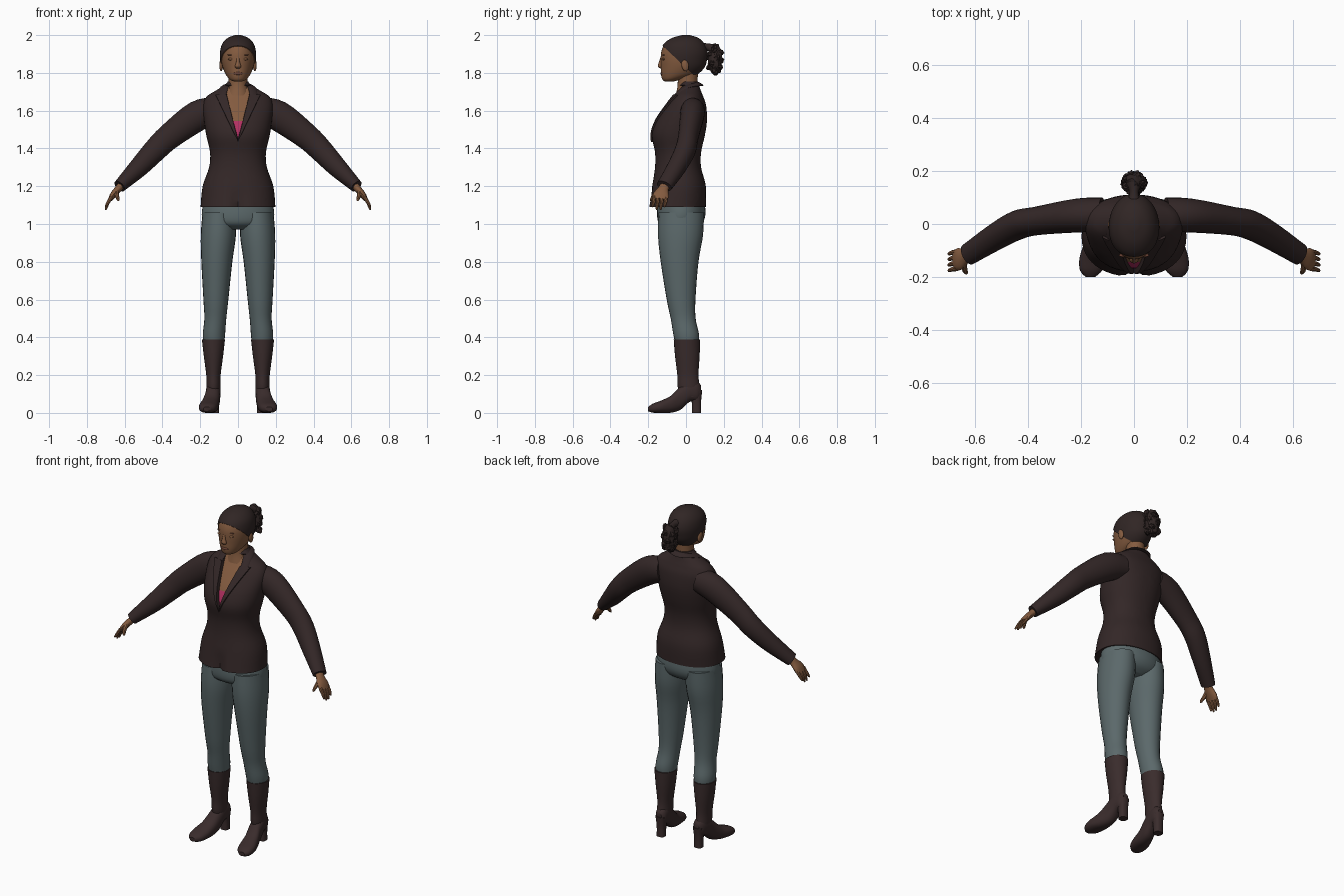
import bpy, bmesh, math, random
from mathutils import Vector, Matrix

random.seed(4)
if "Cube" in bpy.data.objects:
    bpy.data.objects.remove(bpy.data.objects["Cube"])


def material(name, *rgb):
    m = bpy.data.materials.new(name)
    m.use_nodes = True
    m.diffuse_color = (*rgb, 1)
    m.node_tree.nodes["Principled BSDF"].inputs["Base Color"].default_value = (*rgb, 1)
    return m


JACKET = material("dark brown cloth", .033, .020, .020)
SKIN = material("brown skin", .23, .105, .05)
SHIRT = material("pink shirt", .45, .03, .12)
DENIM = material("grey blue denim", .105, .14, .145)
LEATHER = material("brown leather", .042, .025, .025)
HAIR = material("dark hair", .030, .019, .018)
LIPS = material("brown lips", .17, .065, .04)
made = []


def finish(name, bm, mats):
    bmesh.ops.recalc_face_normals(bm, faces=bm.faces)
    mesh = bpy.data.meshes.new(name)
    bm.to_mesh(mesh)
    bm.free()
    for m in mats:
        mesh.materials.append(m)
    ob = bpy.data.objects.new(name, mesh)
    bpy.context.collection.objects.link(ob)
    made.append(ob)


def spline(secs, steps):
    """Catmull-Rom through the sections."""
    out = []
    ext = [secs[0]] + list(secs) + [secs[-1]]
    for i in range(len(secs) - 1):
        for k in range(steps):
            t = k / steps
            out.append([b + .5 * t * (c - a + t * (2 * a - 5 * b + 4 * c - d + t * (3 * (b - c) + d - a)))
                        for a, b, c, d in zip(*ext[i:i + 4])])
    return out + [list(secs[-1])]


def tube(name, secs, mats, axis=None, ref=(1, 0, 0), n=24, p=2, steps=4, side=1, edit=None):
    """Loft of rounded rings: each section is x, y, z, radius along ref, radius across."""
    secs = spline([(side * s[0], *s[1:]) for s in secs], steps)
    bm, rings, ref = bmesh.new(), [], Vector(ref)
    for i, s in enumerate(secs):
        a, b = secs[max(i - 1, 0)], secs[min(i + 1, len(secs) - 1)]
        t = Vector(axis) if axis else (Vector(b[:3]) - Vector(a[:3])).normalized()
        u = (ref - t * ref.dot(t)).normalized()
        v = t.cross(u)
        ring = []
        for k in range(n):
            c, d = math.cos(math.tau * k / n), math.sin(math.tau * k / n)
            co = Vector(s[:3]) + u * s[3] * math.copysign(abs(c) ** (2 / p), c) \
                + v * s[4] * math.copysign(abs(d) ** (2 / p), d)
            co.z = max(co.z, 0)
            ring.append(bm.verts.new(co))
        rings.append(ring)
    for lo, hi in zip(rings, rings[1:]):
        for k in range(n):
            j = (k + 1) % n
            bm.faces.new((lo[k], lo[j], hi[j], hi[k]))
    bm.faces.new(rings[0])
    bm.faces.new(rings[-1])
    bmesh.ops.recalc_face_normals(bm, faces=bm.faces)
    if edit:
        edit(bm)
    finish(name, bm, mats)


def blob(name, loc, size, mat, tilt=0, jag=0):
    bm = bmesh.new()
    bmesh.ops.create_icosphere(bm, subdivisions=3, radius=1)
    for v in bm.verts:
        v.co *= 1 + random.uniform(-jag, jag)
    bm.transform(Matrix.Translation(loc) @ Matrix.Rotation(tilt, 4, 'X') @ Matrix.Diagonal((*size, 1)))
    finish(name, bm, [mat])


def cut(bm, co, no):
    bmesh.ops.bisect_plane(bm, geom=bm.verts[:] + bm.edges[:] + bm.faces[:], plane_co=co, plane_no=no)


def raise_faces(bm, faces, depth):
    bmesh.ops.inset_region(bm, faces=faces, thickness=.001, depth=depth, use_even_offset=True)


# Jacket: cut the neckline and lapels into the torso
def tailor(bm):
    for s in (-1, 1):
        cut(bm, (0, 0, 1.445), (s, 0, -.25))
        cut(bm, (0, 0, 1.435), (s, 0, -.48))
    for z in (1.545, 1.68, 1.735):
        cut(bm, (0, 0, z), (0, 0, 1))
    neck, lapel = [], []
    for f in bm.faces:
        c = f.calc_center_median()
        if c.y < -.01 and f.normal.y < 0 and c.z < 1.735:
            if abs(c.x) < (c.z - 1.445) * .25:
                neck.append(f)
            elif abs(c.x) < (c.z - 1.435) * .48 and c.z < 1.68:
                lapel.append(f)
    raise_faces(bm, lapel, .009)
    raise_faces(bm, neck, -.012)
    for f in neck:
        f.material_index = 1 if f.calc_center_median().z > 1.545 else 2
    # Notch where the front edges part at the hem
    for v in bm.verts:
        if v.co.y < -.1 and v.co.z < 1.2:
            v.co.y += .025 * max(0, 1 - abs(v.co.x) / .04) * (1.2 - v.co.z) / .1


tube("jacket", [(0, -.047, 1.09, .198, .152), (0, -.037, 1.2, .187, .142), (0, -.042, 1.3, .153, .122),
                (0, -.042, 1.38, .148, .122), (0, -.04, 1.47, .168, .14), (0, -.022, 1.55, .18, .133),
                (0, .002, 1.63, .185, .104), (0, .011, 1.675, .165, .08), (0, .015, 1.705, .12, .064),
                (0, .016, 1.735, .07, .053), (0, .018, 1.755, .053, .045)],
     [JACKET, SKIN, SHIRT], axis=(0, 0, 1), n=48, p=2.2, edit=tailor)
tube("jacket_collar", [(-.085, -.07, 1.665, .006, .02), (-.075, -.01, 1.72, .008, .026),
                       (-.045, .05, 1.74, .008, .026), (0, .068, 1.742, .008, .026),
                       (.045, .05, 1.74, .008, .026), (.075, -.01, 1.72, .008, .026),
                       (.085, -.07, 1.665, .006, .02)], [JACKET], ref=(.01, .4, .9), n=12)
tube("neck", [(0, .01, 1.83, .052, .055), (0, .008, 1.74, .05, .052), (0, 0, 1.68, .065, .055)],
     [SKIN], axis=(0, 0, 1))


# Head: the hair is the raised part above a slanted hairline
def hairline(bm):
    co, no = Vector((0, -.13, 1.95)), Vector((0, .17, .18)).normalized()
    cut(bm, co, no)
    hair = [f for f in bm.faces if (f.calc_center_median() - co).dot(no) > 0]
    raise_faces(bm, hair, .005)
    for f in hair:
        f.material_index = 1


tube("head", [(0, -.09, 1.754, .02, .022), (0, -.075, 1.765, .043, .05), (0, -.042, 1.79, .064, .09),
              (0, -.02, 1.83, .081, .113), (0, -.014, 1.87, .089, .12), (0, -.011, 1.91, .09, .12),
              (0, -.01, 1.95, .08, .104), (0, -.004, 1.98, .053, .069), (0, 0, 1.995, .015, .02)],
     [SKIN, HAIR], axis=(0, 0, 1), n=36, edit=hairline)
tube("nose", [(0, -.128, 1.885, .007, .006), (0, -.134, 1.855, .01, .01),
              (0, -.136, 1.835, .017, .013), (0, -.13, 1.824, .011, .008)], [SKIN], axis=(0, 0, 1), n=12)
blob("lips", (0, -.126, 1.797), (.025, .01, .009), LIPS)
for name, s in (("left", 1), ("right", -1)):
    blob(name + "_eyelid", (s * .036, -.119, 1.873), (.016, .008, .007), SKIN)
    blob(name + "_eyebrow", (s * .037, -.118, 1.895), (.02, .007, .003), LIPS)
    blob(name + "_ear", (s * .089, -.005, 1.84), (.01, .019, .032), SKIN, tilt=.2)

# Ponytail with ragged curls
tube("ponytail_base", [(0, .09, 1.935, .025, .025), (0, .12, 1.935, .017, .02), (0, .15, 1.925, .03, .03)],
     [HAIR], n=12)
blob("ponytail", (0, .155, 1.87), (.043, .037, .083), HAIR, jag=.15)
for i in range(14):
    a = i * 2.4
    blob("curl", (.032 * math.cos(a), .155 + .026 * math.sin(a), 1.81 + .009 * i),
         (.018, .015, .021), HAIR, tilt=a, jag=.22)

# Hips
tube("jeans_hips", [(0, -.025, 1.13, .18, .122), (0, -.025, 1.05, .192, .128),
                    (0, -.03, 1.0, .175, .112), (0, -.03, .972, .1, .07)], [DENIM], axis=(0, 0, 1), n=36)

for name, s in (("left", 1), ("right", -1)):
    # Sleeve
    tube(name + "_sleeve", [(.12, .035, 1.6, .065, .07), (.215, .032, 1.572, .064, .08),
                            (.365, .012, 1.462, .054, .068), (.44, -.004, 1.39, .055, .062),
                            (.525, -.05, 1.30, .05, .052), (.627, -.115, 1.2, .042, .034)],
         [JACKET], ref=(0, 1, 0), side=s)
    # Hand
    tube(name + "_hand", [(.61, -.105, 1.215, .026, .02), (.634, -.12, 1.186, .028, .019),
                          (.66, -.132, 1.155, .042, .017), (.676, -.137, 1.13, .038, .012)],
         [SKIN], ref=(0, 1, 0), side=s, n=16)
    for i in range(4):
        y, tip = -.105 - .021 * i, 1.095 - .014 * (i in (1, 2))
        tube(name + "_finger", [(.668, y, 1.145, .010, .010), (.687, y - .003, 1.115, .009, .009),
                                (.699, y - .008, tip, .006, .006), (.7, y - .009, tip - .006, .002, .002)],
             [SKIN], ref=(0, 1, 0), side=s, n=8, steps=2)
    tube(name + "_thumb", [(.642, -.135, 1.18, .013, .013), (.642, -.165, 1.155, .012, .012),
                           (.634, -.183, 1.13, .008, .008), (.632, -.187, 1.122, .003, .003)],
         [SKIN], ref=(0, 1, 0), side=s, n=8, steps=2)
    # Trouser leg
    tube(name + "_jeans_leg", [(.1, -.025, 1.06, .088, .12), (.104, -.029, .94, .093, .119),
                               (.112, -.034, .8, .082, .1), (.117, -.026, .6, .066, .076),
                               (.12, -.015, .5, .058, .066), (.127, 0, .42, .059, .068),
                               (.128, .005, .37, .055, .062)], [DENIM], axis=(0, 0, 1), side=s)
    # Boot
    tube(name + "_boot_shaft", [(.13, .005, .388, .061, .07), (.13, .007, .3, .051, .065),
                                (.13, .01, .2, .038, .056), (.13, .014, .14, .037, .058),
                                (.13, .02, .085, .033, .05)], [LEATHER], axis=(0, 0, 1), side=s)
    tube(name + "_boot_foot", [(.125, .08, .115, .018, .03), (.126, .06, .115, .033, .052),
                               (.13, .02, .115, .038, .056), (.135, -.03, .078, .04, .062),
                               (.146, -.08, .046, .045, .045), (.156, -.13, .033, .05, .033),
                               (.162, -.175, .025, .042, .024), (.165, -.2, .02, .018, .012)],
         [LEATHER], axis=(0, -1, 0), side=s, p=2.4)
    tube(name + "_boot_heel", [(.125, .052, .12, .032, .034), (.125, .055, .06, .025, .025),
                               (.125, .056, 0, .025, .024)], [LEATHER], axis=(0, 0, 1), side=s, n=16, p=2.6)

# Smooth shading with sharp cut edges
bpy.ops.object.select_all(action='DESELECT')
for ob in made:
    ob.select_set(True)
bpy.context.view_layer.objects.active = made[0]
bpy.ops.object.shade_smooth_by_angle(angle=math.radians(40))
